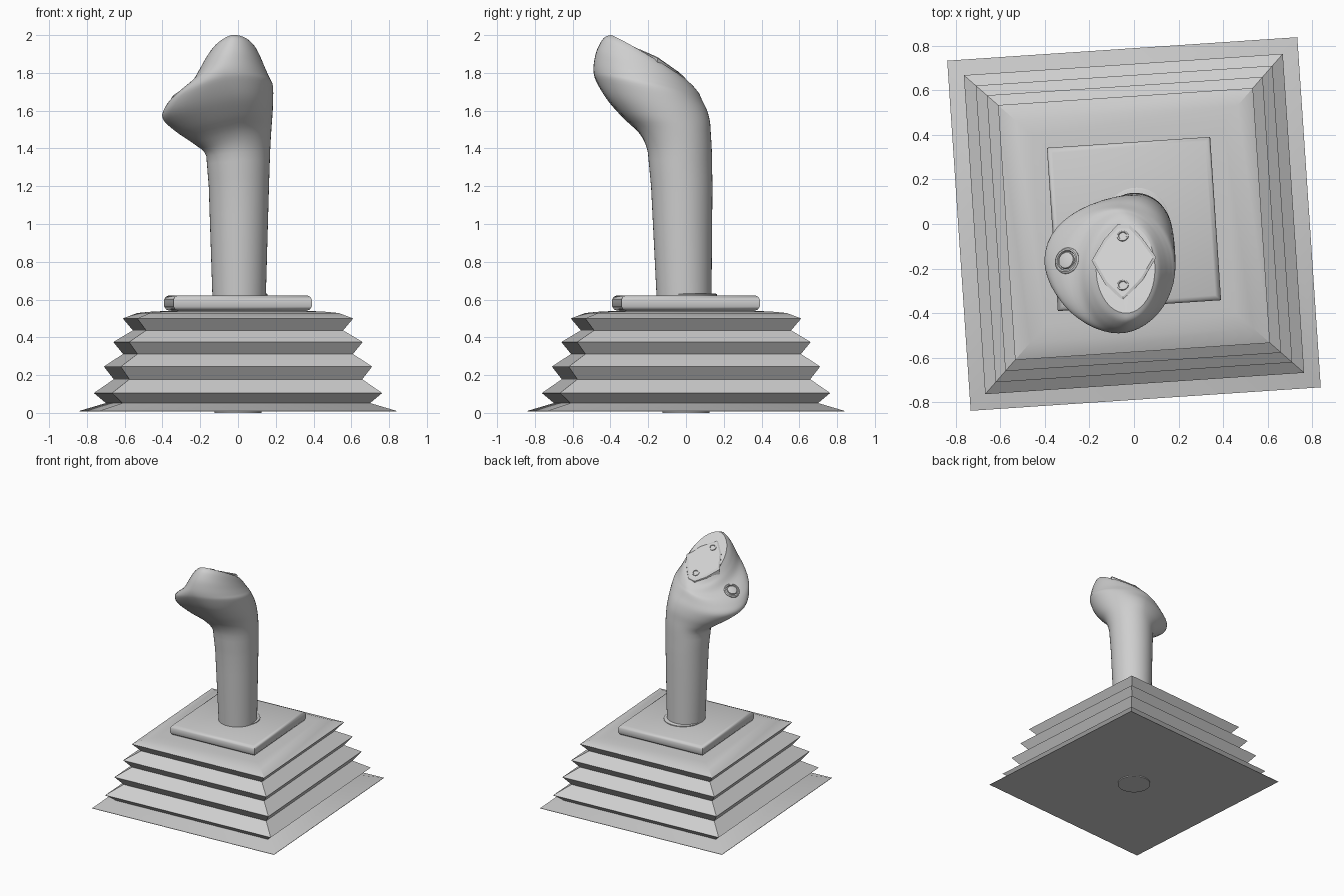
import bpy, bmesh, math
from mathutils import Vector, Matrix
from mathutils.bvhtree import BVHTree

if "Cube" in bpy.data.objects:
    bpy.data.objects.remove(bpy.data.objects["Cube"])

grey = bpy.data.materials.new("light_grey")
grey.use_nodes = True
COL = (0.62, 0.62, 0.62, 1.0)
grey.diffuse_color = COL
grey.node_tree.nodes["Principled BSDF"].inputs["Base Color"].default_value = COL


def loft(name, rings, angle=30, matrix=None, poke=False):
    """Skin a list of equal-length rings and cap both ends."""
    bm = bmesh.new()
    rows = [[bm.verts.new(p) for p in ring] for ring in rings]
    n = len(rows[0])
    for a, b in zip(rows, rows[1:]):
        for i in range(n):
            j = (i + 1) % n
            bm.faces.new((a[i], a[j], b[j], b[i]))
    caps = [bm.faces.new(rows[0][::-1]), bm.faces.new(rows[-1])]
    if poke:
        bmesh.ops.poke(bm, faces=caps)
    bmesh.ops.recalc_face_normals(bm, faces=bm.faces[:])
    me = bpy.data.meshes.new(name)
    bm.to_mesh(me)
    bm.free()
    me.materials.append(grey)
    ob = bpy.data.objects.new(name, me)
    bpy.context.collection.objects.link(ob)
    if matrix:
        ob.matrix_world = matrix
    for o in bpy.context.selected_objects:
        o.select_set(False)
    ob.select_set(True)
    bpy.context.view_layer.objects.active = ob
    bpy.ops.object.shade_smooth_by_angle(angle=math.radians(angle))
    return ob


def square(h, z):
    return [(h, h, z), (-h, h, z), (-h, -h, z), (h, -h, z)]


def circle(r, z, n=32):
    return [(r * math.cos(2 * math.pi * i / n), r * math.sin(2 * math.pi * i / n), z)
            for i in range(n)]


def lathe(name, profile, loc=(0, 0, 0), normal=(0, 0, 1)):
    rot = Vector(normal).to_track_quat('Z', 'Y').to_matrix().to_4x4()
    return loft(name, [circle(r, z) for r, z in profile],
                matrix=Matrix.Translation(loc) @ rot)


# Square gaiter with four folds, slightly turned about z
TURN = Matrix.Rotation(math.radians(3.83), 4, 'Z')
folds = [(0.787, 0.008), (0.787, 0.011), (0.657, 0.052), (0.717, 0.105),
         (0.618, 0.178), (0.667, 0.245), (0.572, 0.312), (0.620, 0.375),
         (0.523, 0.437), (0.573, 0.500), (0.500, 0.529), (0.430, 0.536), (0.330, 0.541)]
loft("bellows", [square(h, z) for h, z in folds], matrix=TURN)
lathe("base_disc", [(0.125, 0.0), (0.125, 0.01)])

# Mounting plate with rounded rim
plate = [(0.335, 0.538), (0.357, 0.547), (0.367, 0.563), (0.367, 0.600),
         (0.359, 0.615), (0.343, 0.622)]
loft("mounting_plate", [square(h, z) for h, z in plate], angle=40, matrix=TURN)
lathe("stick_collar", [(0.145, 0.61), (0.145, 0.628), (0.138, 0.632)], loc=(0.012, 0.018, 0))

# Grip stations: front y, front z, back y, back z, left-hand x, z, right-hand x, z, centre x
stations = [
    (-0.155, 0.60, 0.135, 0.60, -0.135, 0.60, 0.147, 0.60, 0.005),
    (-0.185, 1.20, 0.140, 1.20, -0.155, 1.20, 0.164, 1.20, 0.005),
    (-0.202, 1.38, 0.137, 1.38, -0.168, 1.36, 0.170, 1.38, 0.003),
    (-0.250, 1.49, 0.132, 1.47, -0.235, 1.425, 0.176, 1.49, 0.000),
    (-0.340, 1.58, 0.127, 1.54, -0.330, 1.49, 0.182, 1.57, -0.010),
    (-0.420, 1.67, 0.112, 1.60, -0.400, 1.56, 0.186, 1.65, -0.030),
    (-0.475, 1.76, 0.088, 1.65, -0.380, 1.625, 0.185, 1.73, -0.060),
    (-0.490, 1.81, 0.070, 1.69, -0.330, 1.675, 0.170, 1.765, -0.070),
    (-0.485, 1.87, 0.055, 1.71, -0.255, 1.725, 0.152, 1.80, -0.060),
    (-0.468, 1.93, 0.038, 1.73, -0.215, 1.78, 0.135, 1.835, -0.045),
    (-0.435, 1.985, 0.015, 1.752, -0.193, 1.81, 0.112, 1.878, -0.035),
    (-0.400, 2.00, -0.002, 1.765, -0.170, 1.84, 0.094, 1.895, -0.035),
]


def smooth_rows(rows, steps=4):
    """Catmull-Rom interpolation between stations."""
    out = []
    for i in range(len(rows) - 1):
        p0, p1 = rows[max(i - 1, 0)], rows[i]
        p2, p3 = rows[i + 1], rows[min(i + 2, len(rows) - 1)]
        # Straight lower shaft, curved head
        if i < 2:
            p0 = [2 * a - b for a, b in zip(p1, p2)]
            p3 = [2 * b - a for a, b in zip(p1, p2)]
        for s in range(steps):
            t = s / steps
            out.append([0.5 * (2 * b + (c - a) * t + (2 * a - 5 * b + 4 * c - d) * t * t
                               + (3 * b - a - 3 * c + d) * t ** 3)
                        for a, b, c, d in zip(p0, p1, p2, p3)])
    return out + [list(rows[-1])]


def grip_ring(row, n=48):
    fy, fz, by, bz, lx, lz, rx, rz, cx = row
    front, back = Vector((cx, fy, fz)), Vector((cx, by, bz))
    mid = (front + back) / 2
    left, right = Vector((lx, mid.y, lz)), Vector((rx, mid.y, rz))
    ring = []
    for i in range(n):
        a = 2 * math.pi * i / n
        c, s = math.cos(a), math.sin(a)
        side = right if c >= 0 else left
        end = back if s >= 0 else front
        ring.append(mid + abs(c) * (side - mid) + abs(s) * (end - mid))
    return ring


grip = loft("grip", [grip_ring(r) for r in smooth_rows(stations)], angle=35, poke=True)


# Diamond cover plate on the sloping top
def top_z(x, y):
    return 1.80 - 0.56 * (y + 0.05) + 0.2 * (x + 0.05)


outline = [(0.10, -0.15), (0.035, -0.06), (-0.02, -0.003), (-0.075, -0.003),
           (-0.135, -0.07), (-0.19, -0.165), (-0.13, -0.27), (-0.05, -0.345), (0.04, -0.25)]


def cover_ring(k, dz):
    pts = [(-0.045 + (x + 0.045) * k, -0.165 + (y + 0.165) * k) for x, y in outline]
    return [(x, y, top_z(x, y) + dz) for x, y in pts]


loft("cover_plate", [cover_ring(1.0, -0.05), cover_ring(1.0, -0.008), cover_ring(0.90, 0.0)], angle=15)

# Two screws on the cover plate
slope = Vector((-0.2, 0.56, 1)).normalized()
for name, y in (("back_screw", -0.055), ("front_screw", -0.275)):
    lathe(name, [(0.026, -0.01), (0.026, 0.006), (0.019, 0.008), (0.017, 0.003)],
          loc=(-0.05, y, top_z(-0.05, y)), normal=slope)

# Thumb button on the side shelf, seated on the grip surface
tree = BVHTree.FromPolygons([v.co for v in grip.data.vertices],
                            [p.vertices[:] for p in grip.data.polygons])
hit, nrm, _, _ = tree.ray_cast(Vector((-0.30, -0.165, 3)), Vector((0, 0, -1)))
if hit is None:
    hit, nrm = Vector((-0.30, -0.165, 1.69)), Vector((-0.5, 0.35, 0.8))
lathe("thumb_button", [(0.060, -0.03), (0.060, 0.004), (0.053, 0.010), (0.046, 0.010),
                       (0.043, 0.002), (0.038, 0.002), (0.036, 0.012), (0.028, 0.015)],
      loc=hit, normal=nrm)
